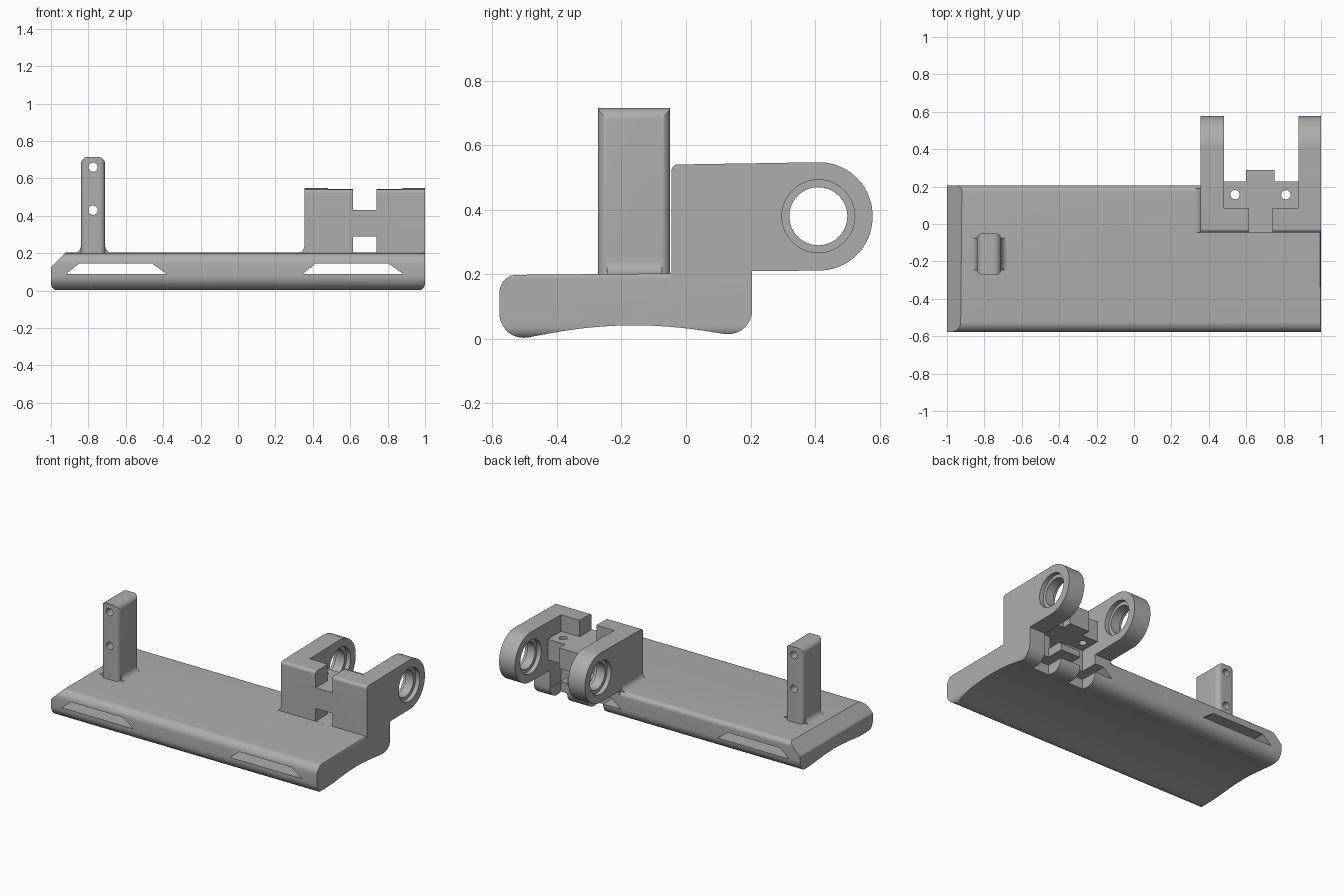
import bpy, bmesh, math
from mathutils import Vector

if "Cube" in bpy.data.objects:
    bpy.data.objects.remove(bpy.data.objects["Cube"], do_unlink=True)

grey = bpy.data.materials.new("matte grey")
grey.use_nodes = True
COLOR = (0.42, 0.42, 0.42, 1)
grey.diffuse_color = COLOR
grey.node_tree.nodes["Principled BSDF"].inputs["Base Color"].default_value = COLOR


def rounded(corners, segments=10):
    """Outline from (u, v, radius) corners, each filleted by its radius."""
    out = []
    for i, c in enumerate(corners):
        p = Vector(c[:2])
        r = c[2] if len(c) > 2 else 0
        if not r:
            out.append(p)
            continue
        a = (Vector(corners[i - 1][:2]) - p).normalized()
        b = (Vector(corners[(i + 1) % len(corners)][:2]) - p).normalized()
        half = a.angle(b) / 2
        centre = p + (a + b).normalized() * (r / math.sin(half))
        start = p + a * (r / math.tan(half)) - centre
        end = p + b * (r / math.tan(half)) - centre
        sweep = start.angle_signed(end)
        for k in range(segments + 1):
            t = -sweep * k / segments
            out.append(centre + Vector((start.x * math.cos(t) - start.y * math.sin(t),
                                        start.x * math.sin(t) + start.y * math.cos(t))))
    return out


def circle(u, v, r, n=48):
    return [Vector((u + r * math.cos(math.tau * k / n), v + r * math.sin(math.tau * k / n)))
            for k in range(n)]


def rect(u0, u1, v0, v1, r=0):
    return rounded([(u0, v0, r), (u1, v0, r), (u1, v1, r), (u0, v1, r)])


def prism(name, axis, outline, lo, hi):
    """Extrude an outline along one axis."""
    place = {"x": lambda u, v, w: (w, u, v),
             "y": lambda u, v, w: (u, w, v),
             "z": lambda u, v, w: (u, v, w)}[axis]
    bm = bmesh.new()
    ends = [[bm.verts.new(place(p.x, p.y, w)) for p in outline] for w in (lo, hi)]
    n = len(outline)
    for ring in ends:
        bm.faces.new(ring)
    for i in range(n):
        j = (i + 1) % n
        bm.faces.new((ends[0][i], ends[0][j], ends[1][j], ends[1][i]))
    bmesh.ops.remove_doubles(bm, verts=bm.verts, dist=1e-5)
    bmesh.ops.recalc_face_normals(bm, faces=bm.faces)
    mesh = bpy.data.meshes.new(name)
    bm.to_mesh(mesh)
    bm.free()
    mesh.materials.append(grey)
    obj = bpy.data.objects.new(name, mesh)
    bpy.context.collection.objects.link(obj)
    return obj


def combine(obj, operation, *tools):
    """Apply a boolean with each tool, then discard the tool."""
    bpy.context.view_layer.objects.active = obj
    for tool in tools:
        mod = obj.modifiers.new("boolean", "BOOLEAN")
        mod.operation, mod.solver, mod.object = operation, "EXACT", tool
        bpy.ops.object.modifier_apply(modifier=mod.name)
        bpy.data.objects.remove(tool, do_unlink=True)


def skirt(x, side, y0, y1, size=0.04):
    """Concave fillet strip where an upright wall meets the base."""
    flare = rounded([(x - side * 0.02, 0.18), (x + side * (size + 0.005), 0.18),
                     (x + side * (size + 0.005), 0.2), (x, 0.2, size), (x, 0.25),
                     (x - side * 0.02, 0.25)])
    return prism("skirt", "y", flare, y0, y1)


# Base plate: arched underside, rounded long edges, one bevelled end
under = [(y, 0.042 - 0.36 * (y + 0.16) ** 2) for y in (-0.42 + 0.04 * k for k in range(13))]
base = prism("base_plate", "x", rounded(
    [(-0.578, 0.198, 0.055), (-0.578, -0.012, 0.075)] + under +
    [(0.205, 0.002, 0.075), (0.205, 0.205, 0.03)]), -1, 1)
combine(base, "INTERSECT", prism("ends", "y", rounded(
    [(-1, 0, 0.04), (1, 0, 0.04), (1, 0.215, 0.03), (-0.91, 0.215, 0.02), (-1, 0.125, 0.02)]), -1, 1))

# Strap slots through the base, and notches behind the hinge
slots = [prism("slot", "y", rounded([(x, 0.088), (x + 0.54, 0.088), (x + 0.46, 0.145),
                                     (x + 0.07, 0.145)]), -1, 1) for x in (-0.92, 0.345)]
notches = [prism("notch", "z", rect(x0, x1, 0.085, 0.4), -0.1, 0.4)
           for x0, x1 in ((0.48, 0.6), (0.75, 0.88))]
combine(base, "DIFFERENCE", *slots, *notches)

# Upright post with two cross holes
post = prism("post", "y", rounded([(-0.84, 0.17), (-0.71, 0.17), (-0.71, 0.715, 0.04),
                                   (-0.84, 0.715, 0.04)]), -0.272, -0.05)
combine(post, "INTERSECT", prism("section", "z", rect(-0.84, -0.71, -0.272, -0.05, 0.03), 0, 1))
combine(post, "UNION", skirt(-0.84, -1, -0.245, -0.075), skirt(-0.71, 1, -0.245, -0.075))
combine(post, "DIFFERENCE", *[prism("hole", "y", circle(-0.775, z, 0.025), -1, 1)
                              for z in (0.66, 0.43)])

# Hinge bracket: side profile with the middle cut away to leave two arms
hinge = prism("hinge_bracket", "x", rounded(
    [(-0.045, 0.15), (-0.045, 0.54, 0.02), (0.578, 0.55, 0.166), (0.578, 0.213, 0.166),
     (0.205, 0.21), (0.205, 0.15)], 20), 0.355, 1)
combine(hinge, "DIFFERENCE",
        prism("gap", "z", rect(0.48, 0.88, 0.085, 1), 0, 1),
        prism("top_notch", "y", rect(0.615, 0.74, 0.43, 1), -1, 1),
        prism("window", "y", rect(0.615, 0.74, 0.203, 0.29), -1, 1))

# Stepped cross plate between the arms
combine(hinge, "UNION",
        prism("plate", "z", rect(0.47, 0.89, 0.075, 0.227), 0.29, 0.43),
        prism("tab", "z", rect(0.6, 0.75, 0.1, 0.29), 0.29, 0.43),
        skirt(0.355, -1, -0.045, 0.19))

# Stepped pivot holes in the arms and screw holes in the cross plate
cuts = [prism("pivot", "x", circle(0.41, 0.38, 0.09), 0, 2)]
for x0, x1 in ((0.355, 0.48), (0.88, 1)):
    for face in (x0, x1):
        cuts.append(prism("recess", "x", circle(0.41, 0.38, 0.113), face - 0.03, face + 0.03))
for x in (0.54, 0.812):
    cuts.append(prism("screw", "z", circle(x, 0.157, 0.025), 0.25, 1))
combine(hinge, "DIFFERENCE", *cuts)

# Smooth the fillets and keep crisp edges
bpy.ops.object.select_all(action="DESELECT")
for part in (base, post, hinge):
    part.select_set(True)
bpy.context.view_layer.objects.active = base
bpy.ops.object.shade_smooth_by_angle(angle=math.radians(30))
